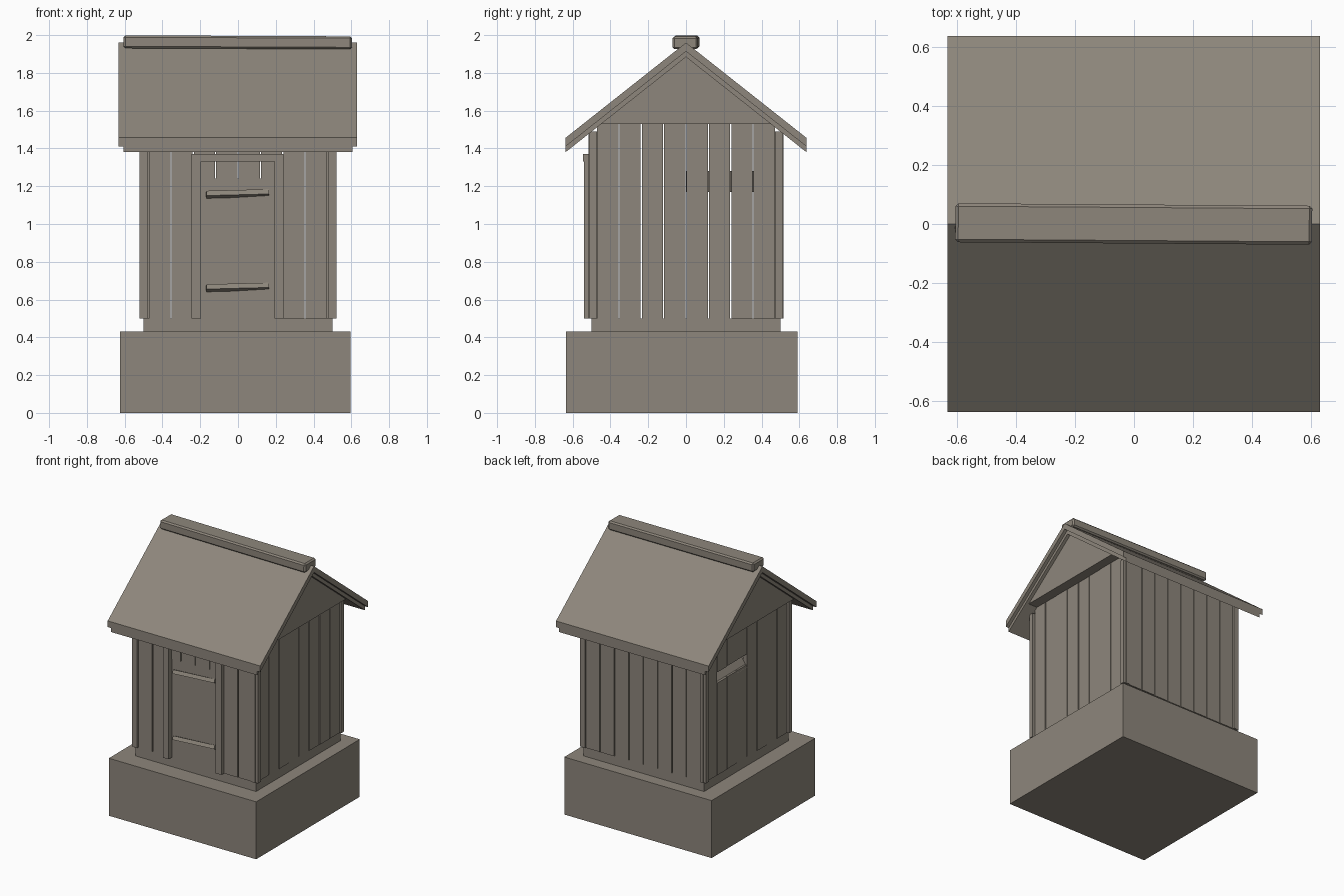
import bpy, math, random
from mathutils import Vector

random.seed(4)
old = bpy.data.objects.get("Cube")
if old:
    bpy.data.objects.remove(old, do_unlink=True)

wood = bpy.data.materials.new("weathered grey brown")
wood.use_nodes = True
colour = (0.27, 0.24, 0.20, 1)
wood.diffuse_color = colour
wood.node_tree.nodes["Principled BSDF"].inputs["Base Color"].default_value = colour


def add_mesh(name, verts, faces):
    mesh = bpy.data.meshes.new(name)
    mesh.from_pydata(verts, [], faces)
    mesh.materials.append(wood)
    obj = bpy.data.objects.new(name, mesh)
    bpy.context.collection.objects.link(obj)
    return obj


def box(name, x, y, z, rot=(0, 0, 0), bevel=0):
    """Box from (min, max) ranges, turned about its own centre."""
    mid = Vector([sum(r) / 2 for r in (x, y, z)])
    verts = [Vector((a, b, c)) - mid for a in x for b in y for c in z]
    faces = [(0, 1, 3, 2), (4, 6, 7, 5), (0, 4, 5, 1),
             (2, 3, 7, 6), (0, 2, 6, 4), (1, 5, 7, 3)]
    obj = add_mesh(name, verts, faces)
    obj.location = mid
    obj.rotation_euler = rot
    if bevel:
        mod = obj.modifiers.new("Bevel", 'BEVEL')
        mod.width = bevel
        mod.segments = 1
    return obj


def extrude_x(name, profile, x0, x1):
    """Extrude a counter-clockwise (y, z) outline along x."""
    n = len(profile)
    verts = [(x, y, z) for x in (x0, x1) for y, z in profile]
    faces = [tuple(reversed(range(n))), tuple(range(n, 2 * n))]
    faces += [(i, (i + 1) % n, n + (i + 1) % n, n + i) for i in range(n)]
    return add_mesh(name, verts, faces)


# Stone base and step
box("base", (-0.625, 0.595), (-0.635, 0.59), (0, 0.43))
box("step", (-0.5, 0.5), (-0.5, 0.5), (0.43, 0.5))

# Plank walls
FLOOR, EAVE, GABLE = 0.5, 1.49, 1.53
PLANK, GAP = 0.1185, 0.003
for i in range(8):
    a = -0.474 + i * PLANK + GAP
    b = a + PLANK - 2 * GAP
    j = random.uniform(0, 0.006)
    box("back_plank", (a, b), (0.47, 0.504 + j), (FLOOR, EAVE))
    box("left_plank", (0.47, 0.504 + j), (a, b), (FLOOR, GABLE))
    if i in (4, 5, 6):
        # Planks cut around the slot window
        box("right_plank_lower", (-0.504 - j, -0.47), (a, b), (FLOOR, 1.19))
        box("right_plank_upper", (-0.504 - j, -0.47), (a, b), (1.27, GABLE))
    else:
        box("right_plank", (-0.504 - j, -0.47), (a, b), (FLOOR, GABLE))
    bottom = 1.24 if 2 <= i <= 5 else FLOOR
    box("front_plank", (a, b), (-0.504 - j, -0.47), (bottom, EAVE))

# Sloping hatch board in the slot window
extrude = [(-0.505, 1.17), (-0.475, 1.17), (-0.40, 1.28), (-0.43, 1.28)]
hatch = add_mesh("window_hatch",
                 [(x, y, z) for y in (0.0, 0.357) for x, z in extrude],
                 [(0, 1, 2, 3), (7, 6, 5, 4), (0, 4, 5, 1),
                  (1, 5, 6, 2), (2, 6, 7, 3), (3, 7, 4, 0)])

# Corner boards, two on each corner
for sx in (-1, 1):
    for sy in (-1, 1):
        xr = sorted((sx * 0.477, sx * 0.50))
        yr = sorted((sy * 0.477, sy * 0.515))
        box("corner_board", xr, yr, (FLOOR, EAVE))
        xr = sorted((sx * 0.50, sx * 0.522))
        yr = sorted((sy * 0.475, sy * 0.51))
        box("corner_board", xr, yr, (FLOOR, EAVE))

# Door with frame and two skewed battens
box("door", (-0.2, 0.2), (-0.5, -0.47), (FLOOR, 1.24))
box("door_post_right", (-0.245, -0.197), (-0.54, -0.49), (FLOOR, 1.33))
box("door_post_left", (0.193, 0.24), (-0.54, -0.49), (FLOOR, 1.35))
box("door_header", (-0.245, 0.24), (-0.545, -0.49), (1.33, 1.37))
for z in (0.665, 1.16):
    box("door_batten", (-0.168, 0.163), (-0.525, -0.49), (z - 0.014, z + 0.014),
        rot=(math.radians(-25), math.radians(-1.5), math.radians(4)))

# Attic gable and two-layer roof
SLOPE = 0.79


def chevron(name, half, top, thick, x0, x1):
    low = top - half * SLOPE
    outline = [(-half, low), (-half, low - thick), (0, top - thick),
               (half, low - thick), (half, low), (0, top)]
    # Two mirrored slabs keep every face convex
    for side, pts in (("front", [outline[k] for k in (0, 1, 2, 5)]),
                      ("back", [outline[k] for k in (2, 3, 4, 5)])):
        extrude_x(f"{name}_{side}", pts, x0, x1)


chevron("roof_boards", 0.637, 1.96, 0.046, -0.633, 0.63)
chevron("roof_lining", 0.637, 1.914, 0.03, -0.605, 0.605)
apex = 1.886
half = (apex - GABLE) / SLOPE
extrude_x("attic_gable", [(-half, GABLE), (half, GABLE), (0, apex)], -0.58, 0.58)

# Ridge beam, laid slightly askew
box("ridge_beam", (-0.606, 0.604), (-0.066, 0.066), (1.928, 1.996),
    rot=(0, math.radians(0.25), math.radians(-0.4)), bevel=0.01)
